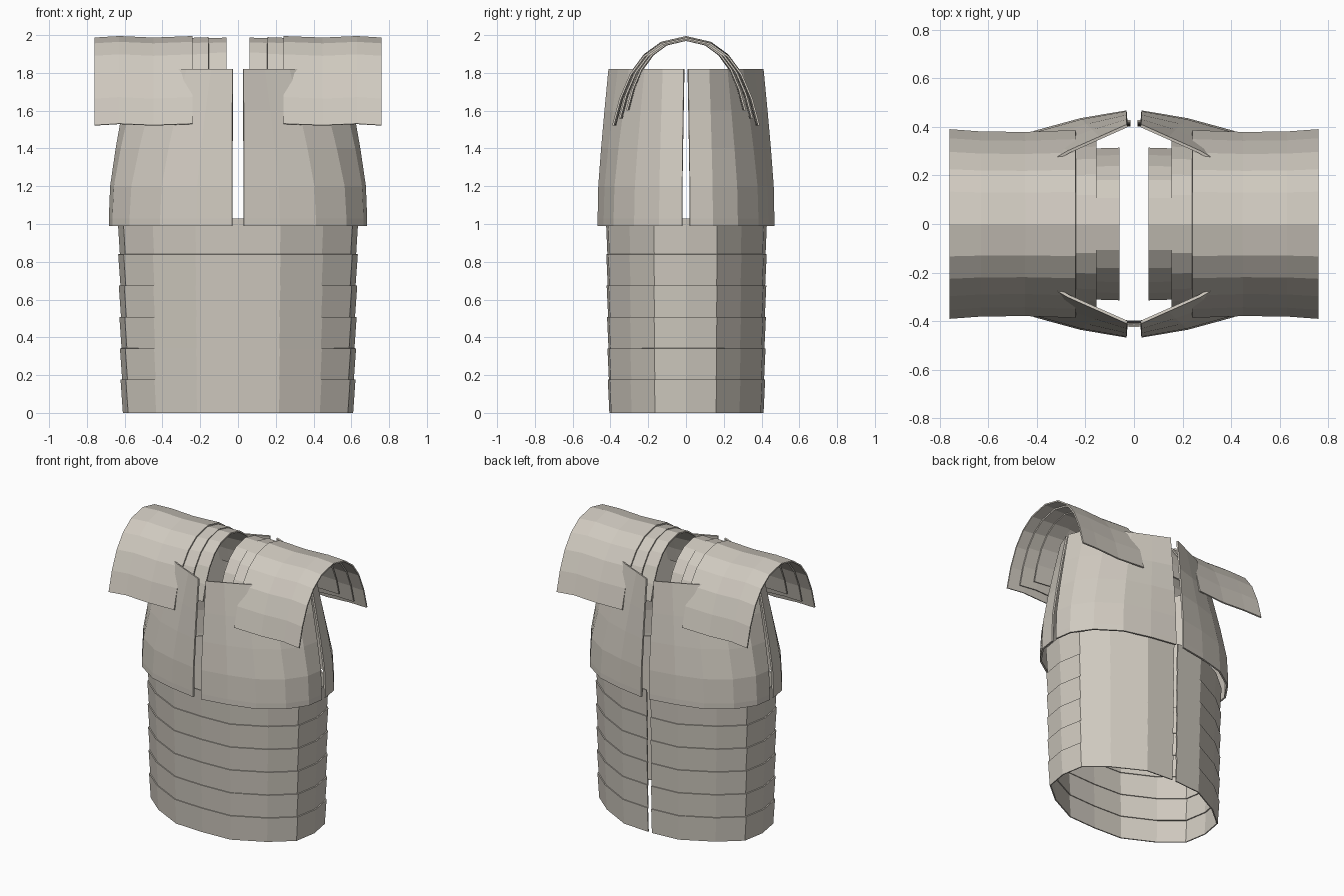
import bpy
from mathutils import Vector

cube = bpy.data.objects.get("Cube")
if cube:
    bpy.data.objects.remove(cube, do_unlink=True)

# Single dull bone-grey metal
metal = bpy.data.materials.new("bone_grey_metal")
metal.use_nodes = True
colour = (0.63, 0.59, 0.525, 1)
metal.diffuse_color = colour
bsdf = metal.node_tree.nodes["Principled BSDF"]
bsdf.inputs["Base Color"].default_value = colour
bsdf.inputs["Roughness"].default_value = 0.7


def sheet(name, rows, thickness):
    """Thin plate lofted through equally long rows of points."""
    n = len(rows[0])
    verts = [p for row in rows for p in row]
    faces = [(r * n + c, r * n + c + 1, (r + 1) * n + c + 1, (r + 1) * n + c)
             for r in range(len(rows) - 1) for c in range(n - 1)]
    mesh = bpy.data.meshes.new(name)
    mesh.from_pydata(verts, [], faces)
    mesh.materials.append(metal)
    obj = bpy.data.objects.new(name, mesh)
    bpy.context.collection.objects.link(obj)
    solid = obj.modifiers.new("thickness", "SOLIDIFY")
    solid.thickness = thickness
    solid.offset = 0


# Waist: six overlapping hoops, closed in front and split at the back
half = [(0, -.41), (.22, -.40), (.44, -.29), (.59, -.165), (.618, 0),
        (.59, .16), (.44, .285), (.22, .40), (.015, .415)]
hoop = [(-x, y) for x, y in reversed(half[1:])] + half
BAND = 0.166
for i in range(6):
    low = i * BAND
    high = 1.03 if i == 5 else low + BAND + 0.01
    grow = 1 + 0.005 * i
    rows = []
    for z, s in ((low, 0.98 * grow), ((low + high) / 2, 0.99 * grow), (high, grow)):
        rows.append([(x * s if abs(x) > .02 else x, y * s, z) for x, y in hoop])
    sheet(f"waist_band_{i + 1}", rows, 0.008)

# Chest and back: four curved quarter plates with gaps between them
hem = [(.03, .462), (.22, .43), (.41, .378), (.57, .27), (.66, .14), (.678, .02)]
collar = [(.028, .405), (.14, .355), (.27, .297), (.41, .215), (.52, .12), (.565, .01)]
levels = [(.99, 0), (1.03, 0), (1.2, .06), (1.4, .32), (1.6, .63), (1.82, 1)]
for side, sx in (("left", 1), ("right", -1)):
    for face, sy in (("front", -1), ("back", 1)):
        rows = []
        for z, t in levels:
            row = [Vector(a).lerp(Vector(b), t) for a, b in zip(hem, collar)]
            rows.append([(p.x * sx, p.y * sy, z) for p in row])
        sheet(f"{face}_{side}_plate", rows, 0.012)

# Shoulders: nested arched guards, the widest on the outside
arc = [(0, 1.99), (.13, 1.96), (.22, 1.895), (.29, 1.80), (.345, 1.67), (.382, 1.53)]
arch = [(-y, z) for y, z in reversed(arc[1:])] + arc
guards = [("outer", .24, .76, 1.0, 0), ("middle", .155, .68, .91, -.006),
          ("inner", .06, .59, .81, -.008)]
for side, sx in (("left", 1), ("right", -1)):
    for name, x0, x1, s, drop in guards:
        rows = []
        for t, flare, sag in ((0, 1, 0), (.4, .98, -.008), (.75, .985, 0), (1, 1.01, -.008)):
            x = x0 + (x1 - x0) * t
            # smaller guards shrink toward the crown, keeping the top close-fitting
            rows.append([(x * sx, y * s * flare, 1.99 + drop + (z - 1.99) * s + sag)
                         for y, z in arch])
        sheet(f"{side}_{name}_shoulder_guard", rows, 0.01)
